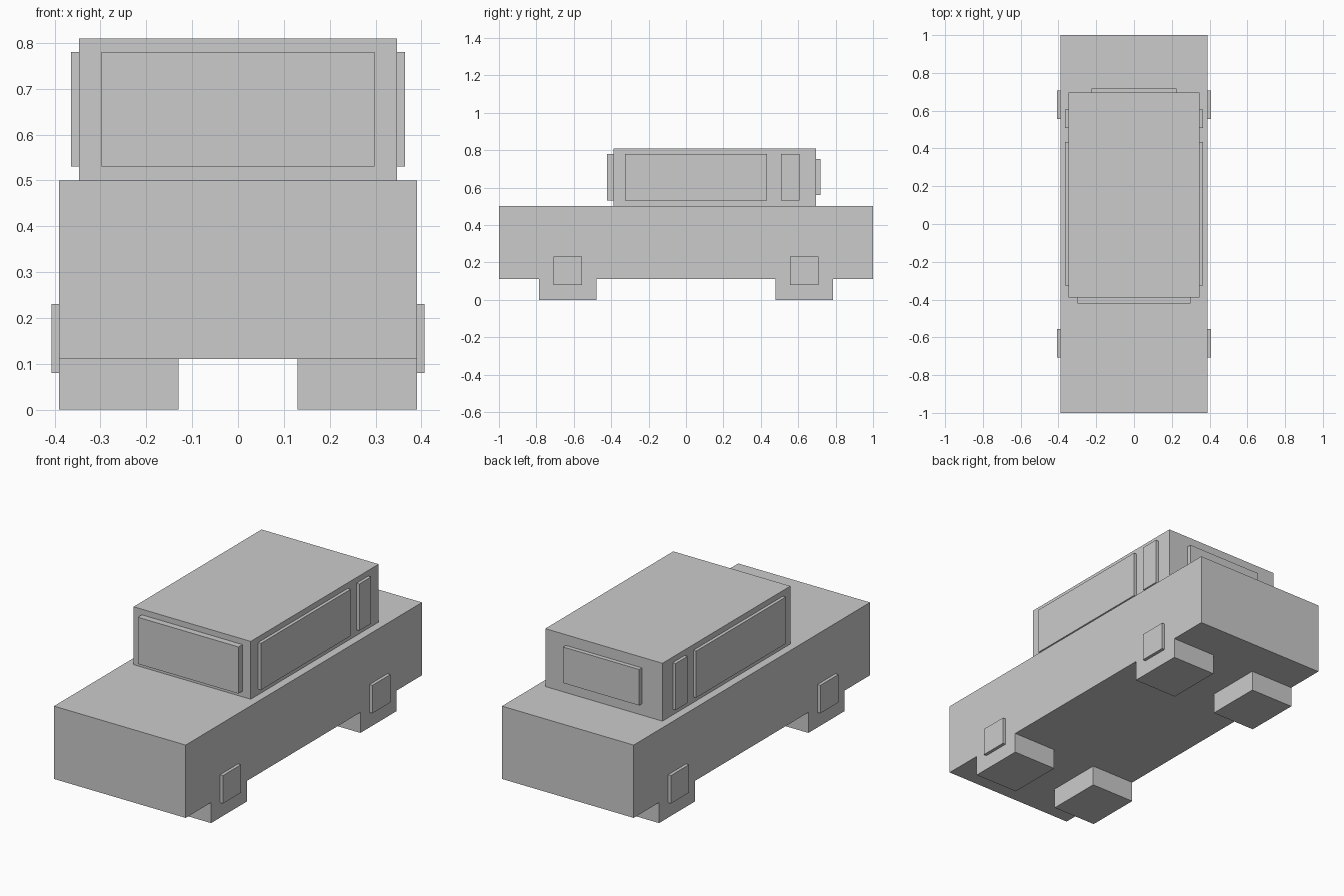
import bpy
import bmesh
from mathutils import Matrix, Vector

if "Cube" in bpy.data.objects:
    bpy.data.objects.remove(bpy.data.objects["Cube"])


def box(name, x, y, z):
    """Axis-aligned box from (min, max) ranges."""
    lo, hi = Vector((x[0], y[0], z[0])), Vector((x[1], y[1], z[1]))
    bm = bmesh.new()
    bmesh.ops.create_cube(bm, size=1.0)
    size = hi - lo
    bmesh.ops.transform(bm, verts=bm.verts,
                        matrix=Matrix.Diagonal((*size, 1.0)))
    mesh = bpy.data.meshes.new(name)
    bm.to_mesh(mesh)
    bm.free()
    obj = bpy.data.objects.new(name, mesh)
    obj.location = (lo + hi) / 2
    bpy.context.collection.objects.link(obj)
    return obj


def pair(name, x, y, z):
    """The same box on the right and left sides."""
    box("right_" + name, x, y, z)
    box("left_" + name, (-x[1], -x[0]), y, z)


# Body and cabin
box("body", (-0.39, 0.39), (-1.0, 1.0), (0.11, 0.5))
CABIN_Y = (-0.388, 0.695)
box("cabin", (-0.347, 0.347), CABIN_Y, (0.5, 0.81))

# Block wheels flush with the body sides, with raised hub caps
for end, cy in (("front", -0.632), ("rear", 0.632)):
    pair(end + "_wheel", (0.13, 0.39), (cy - 0.153, cy + 0.153), (0.0, 0.11))
    pair(end + "_hub_cap", (0.39, 0.407), (cy - 0.076, cy + 0.076), (0.08, 0.23))

# Front and rear glass
box("windshield", (-0.298, 0.298), (-0.422, CABIN_Y[0]), (0.53, 0.78))
box("rear_window", (-0.225, 0.225), (CABIN_Y[1], 0.718), (0.56, 0.753))

# Side glass
pair("side_window", (0.347, 0.364), (-0.325, 0.434), (0.53, 0.78))
pair("quarter_window", (0.347, 0.364), (0.507, 0.607), (0.53, 0.78))
